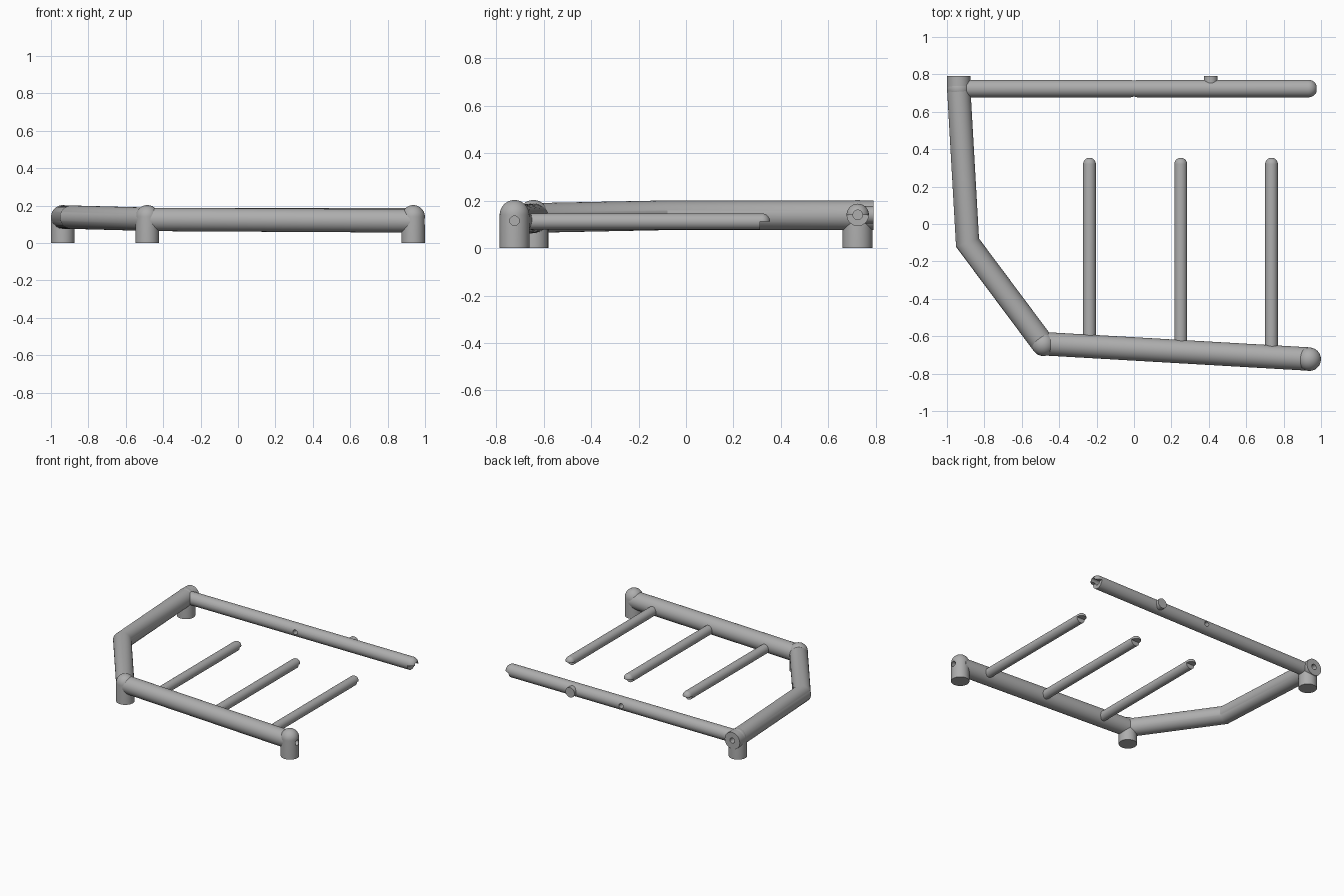
import bpy, bmesh, math
from mathutils import Vector

cube = bpy.data.objects.get("Cube")
if cube:
    bpy.data.objects.remove(cube, do_unlink=True)

steel = bpy.data.materials.new("grey_steel")
steel.use_nodes = True
grey = (0.42, 0.42, 0.42, 1)
steel.diffuse_color = grey
steel.node_tree.nodes["Principled BSDF"].inputs["Base Color"].default_value = grey

SEGMENTS = 48
TUBE = 0.0625


def finish(bm, name):
    bmesh.ops.remove_doubles(bm, verts=bm.verts, dist=1e-5)
    bmesh.ops.recalc_face_normals(bm, faces=bm.faces)
    mesh = bpy.data.meshes.new(name)
    bm.to_mesh(mesh)
    bm.free()
    mesh.materials.append(steel)
    obj = bpy.data.objects.new(name, mesh)
    bpy.context.collection.objects.link(obj)
    return obj


def bar(name, start, end, radius, domed=True):
    """Round bar with a flat start; the end is flat or a half ball about 'end'."""
    start, end = Vector(start), Vector(end)
    length = (end - start).length
    profile = [(0, 0), (radius, 0)]
    if domed:
        steps = [math.pi / 2 * i / 12 for i in range(13)]
        profile += [(radius * math.cos(a), length + radius * math.sin(a)) for a in steps]
    else:
        profile += [(radius, length), (0, length)]
    bm = bmesh.new()
    verts = [bm.verts.new((r, 0, z)) for r, z in profile]
    for a, b in zip(verts, verts[1:]):
        bm.edges.new((a, b))
    bmesh.ops.spin(bm, geom=bm.verts[:] + bm.edges[:], axis=(0, 0, 1), cent=(0, 0, 0),
                   angle=math.tau, steps=SEGMENTS)
    turn = (end - start).to_track_quat('Z', 'Y')
    for v in bm.verts:
        v.co = start + turn @ v.co
    return finish(bm, name)


def mitred_pipe(name, points, radius):
    """Pipe along straight runs with mitred corners."""
    points = [Vector(p) for p in points]
    runs = [(b - a).normalized() for a, b in zip(points, points[1:])]
    turn = runs[0].to_track_quat('Z', 'Y')
    ring = [points[0] + turn @ Vector((radius * math.cos(a), radius * math.sin(a), 0))
            for a in (math.tau * i / SEGMENTS for i in range(SEGMENTS))]
    bm = bmesh.new()
    rings = [[bm.verts.new(p) for p in ring]]
    for i, run in enumerate(runs):
        normal = run + runs[i + 1] if i + 1 < len(runs) else run
        ring = [p + run * ((points[i + 1] - p).dot(normal) / run.dot(normal)) for p in ring]
        rings.append([bm.verts.new(p) for p in ring])
    for low, high in zip(rings, rings[1:]):
        for i in range(SEGMENTS):
            j = (i + 1) % SEGMENTS
            bm.faces.new((low[i], low[j], high[j], high[i]))
    bm.faces.new(rings[0])
    bm.faces.new(rings[-1])
    return finish(bm, name)


def block(name, low, high):
    bm = bmesh.new()
    bmesh.ops.create_cube(bm, size=1)
    low, high = Vector(low), Vector(high)
    for v in bm.verts:
        v.co = (low + high) / 2 + v.co * (high - low)
    return finish(bm, name)


def cut(targets, cutter):
    cutter.hide_render = True
    for obj in targets:
        mod = obj.modifiers.new("cut", 'BOOLEAN')
        mod.operation = 'DIFFERENCE'
        mod.solver = 'EXACT'
        mod.object = cutter
        bpy.context.view_layer.objects.active = obj
        bpy.ops.object.modifier_apply(modifier=mod.name)
    bpy.data.objects.remove(cutter, do_unlink=True)


# Legs with rounded tops
JOINT = 0.14
feet = {"front_left_leg": (0.937, -0.723), "front_right_leg": (-0.485, -0.643),
        "back_right_leg": (-0.937, 0.723)}
legs = {n: bar(n, (x, y, 0), (x, y, JOINT), TUBE) for n, (x, y) in feet.items()}

# Front rail and bent side rail
front_rail = bar("front_rail", (-0.485, -0.64, 0.126), (0.937, -0.722, 0.118), TUBE, False)
side_rail = mitred_pipe("side_rail", [(-0.485, -0.643, 0.127), (-0.89, -0.1, 0.138),
                                      (-0.937, 0.723, 0.138), (-0.937, 0.79, 0.138)], TUBE)

# Back rail with a half-lapped rounded end
RAIL_Y, RAIL_R, RAIL_END = 0.724, 0.047, 0.932
back_rail = bar("back_rail", (-0.937, RAIL_Y, JOINT), (RAIL_END, RAIL_Y, JOINT), RAIL_R)
cut([back_rail], block("lap_cutter", (RAIL_END, 0.6, 0), (1.1, 0.85, JOINT)))
cut([back_rail], bar("end_hole", (0.7, RAIL_Y, JOINT), (1.1, RAIL_Y, JOINT), 0.02, False))
cut([back_rail], bar("cross_hole", (0, 0.5, JOINT), (0, 0.9, JOINT), 0.018, False))
stud = bar("back_stud", (0.41, 0.755, JOINT), (0.41, 0.79, JOINT), 0.037, False)

# Three cross rods with half-lapped rounded ends
ROD_Z, ROD_R, ROD_END = 0.112, 0.034, 0.32
rods = []
for i, x in enumerate((-0.238, 0.25, 0.735)):
    rod = bar(f"cross_rod_{i + 1}", (x, -0.66, ROD_Z), (x, ROD_END, ROD_Z), ROD_R)
    cut([rod], block("lap_cutter", (x - 0.1, ROD_END - 0.008, 0), (x + 0.1, 0.5, ROD_Z)))
    rods.append(rod)

# Bolt holes in the open joints
cut([legs["front_left_leg"], front_rail],
    bar("side_hole", (0.8, -0.723, 0.115), (1.1, -0.723, 0.115), 0.02, False))
cut([legs["back_right_leg"], side_rail, back_rail],
    bar("rear_hole", (-0.937, 0.68, JOINT), (-0.937, 0.9, JOINT), 0.02, False))

# Smooth tubes, sharp rims
bpy.ops.object.select_all(action='DESELECT')
for obj in [*legs.values(), front_rail, side_rail, back_rail, stud, *rods]:
    obj.select_set(True)
bpy.context.view_layer.objects.active = front_rail
bpy.ops.object.shade_smooth_by_angle(angle=math.radians(30))
